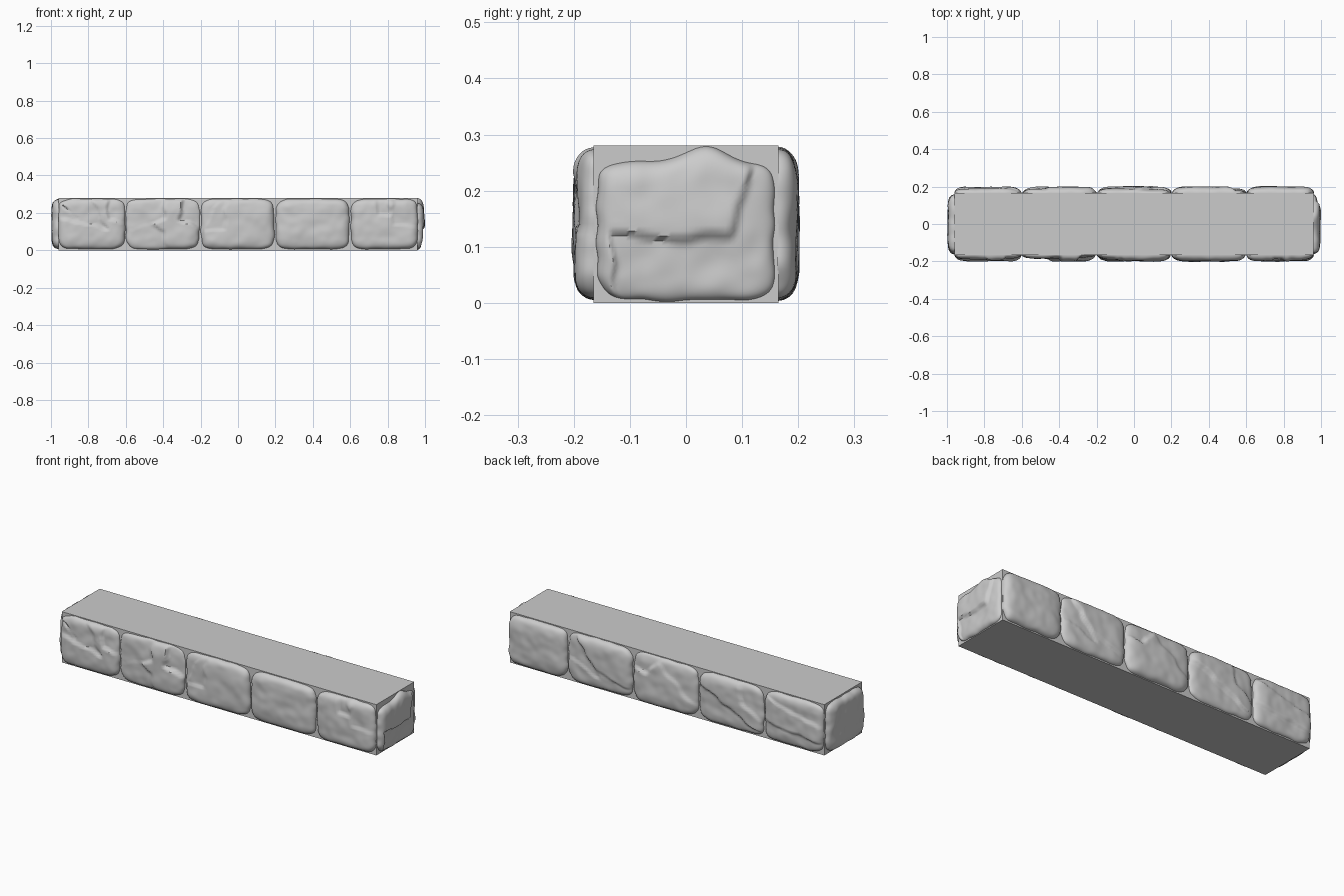
import bpy, math
from math import cos, sin, radians, pi
from mathutils import Vector, noise

cube = bpy.data.objects.get("Cube")
if cube:
    bpy.data.objects.remove(cube, do_unlink=True)

# One stone grey for everything
grey = bpy.data.materials.new("stone_grey")
grey.use_nodes = True
colour = (0.6, 0.6, 0.6, 1)
grey.diffuse_color = colour
grey.node_tree.nodes["Principled BSDF"].inputs["Base Color"].default_value = colour

HALF_X, HALF_Y, HEIGHT = 0.96, 0.165, 0.28
UP = Vector((0, 0, 1))


def smooth(x):
    x = min(max(x, 0), 1)
    return x * x * (3 - 2 * x)


def chip_drop(chips, s, t, seed):
    """Deepest ledge at (s, t). A chip is a depth and half planes (s, t, angle)."""
    drop = 0
    wob = 0.1 * noise.noise(Vector((s * 2.5, t * 2.5, seed + 40)))
    for depth, *planes in chips:
        d = min((s - ps) * cos(radians(a)) + (t - pt) * sin(radians(a))
                for ps, pt, a in planes)
        drop = max(drop, depth * smooth((d + wob) / 0.09))
    return drop


def stone(name, origin, u, half_u, half_v, depth, seed, chips=(), bump=0, nu=56, nv=44):
    """A rounded, rough-hewn stone face standing out of a wall."""
    out = u.cross(UP)
    verts, faces = [], []
    for j in range(nv + 1):
        for i in range(nu + 1):
            s = sin(pi / 2 * (2 * i / nu - 1))
            t = sin(pi / 2 * (2 * j / nv - 1))
            r = max(abs(s), abs(t))
            n = (abs(s) ** 6 + abs(t) ** 6) ** (1 / 6)
            k = r / n if n > 0 else 1
            s, t = s * k, t * k
            # uneven outline, domed front, soft lumps and ledges
            edge = 1 + 0.035 * r ** 4 * (noise.noise(Vector((s * 3, t * 3, seed))) - 0.3)
            pu = half_u * s * edge
            pv = half_v * t * edge + bump * max(t, 0) * math.exp(-((s - 0.22) / 0.3) ** 2)
            lump = 0.005 * noise.noise(Vector((s * 1.6, t * 1.6, seed + 9)))
            lump += 0.003 * noise.noise(Vector((s * 4, t * 3, seed + 20)))
            rim = max(1 - r ** 7, 0) ** 0.5
            h = (depth + lump - chip_drop(chips, s, t, seed)) * rim - 0.002
            verts.append(origin + u * pu + UP * pv + out * h)
    row = nu + 1
    for j in range(nv):
        for i in range(nu):
            a = j * row + i
            faces.append((a, a + 1, a + row + 1, a + row))
    mesh = bpy.data.meshes.new(name)
    mesh.from_pydata(verts, [], faces)
    mesh.materials.append(grey)
    obj = bpy.data.objects.new(name, mesh)
    bpy.context.collection.objects.link(obj)
    bpy.ops.object.select_all(action='DESELECT')
    obj.select_set(True)
    bpy.context.view_layer.objects.active = obj
    bpy.ops.object.shade_smooth_by_angle(angle=radians(45))


# Plain rectangular core
bpy.ops.mesh.primitive_cube_add(size=1, location=(0, 0, HEIGHT / 2))
core = bpy.context.object
core.name = "wall_core"
core.scale = (HALF_X * 2, HALF_Y * 2, HEIGHT)
bpy.ops.object.transform_apply(location=False, rotation=False, scale=True)
core.data.materials.append(grey)

# Ledges of each stone, left to right as seen from outside
front_chips = [
    [(0.02, (-0.75, 0.5, 40), (-0.55, 0.45, 220), (-0.5, 0.1, 120)),
     (0.014, (0.42, 0.2, 0), (0.4, 0.1, 80)),
     (0.01, (0, -0.1, 75), (0.4, 0, 200))],
    [(0.014, (-0.1, 0.05, 115), (0.1, 0.3, 180)),
     (0.02, (0.5, 0.1, 60), (0.45, 0, 0)),
     (0.012, (0, -0.2, 235), (0.1, 0, 180))],
    [(0.008, (-0.3, 0.2, 180), (-0.3, -0.3, 90)),
     (0.012, (-0.75, 0.1, 160))],
    [],
    [(0.01, (-0.2, 0.3, 90), (-0.25, 0, 0), (0.2, 0, 180)),
     (0.006, (0.2, 0, 0), (0.2, -0.1, 90))],
]
back_chips = [
    [],
    [(0.014, (-0.2, 0.1, 205), (-0.3, -0.4, 60)),
     (0.008, (0.3, -0.3, 250))],
    [(0.014, (-0.45, 0.3, 150), (-0.4, 0.2, 80)),
     (0.006, (0.3, 0.2, 40))],
    [(0.013, (0, -0.1, 235)),
     (0.009, (0.4, 0.1, 50), (0.3, 0, 0))],
    [(0.01, (-0.2, -0.3, 260)),
     (0.008, (0.2, 0.3, 70))],
]

# Five stones along each long side
centres = [-0.782, -0.402, -0.002, 0.398, 0.782]
widths = [0.18, 0.198, 0.198, 0.198, 0.18]
for side, direction, chips in (("front", 1, front_chips), ("back", -1, back_chips)):
    for i, (c, w) in enumerate(zip(centres, widths)):
        stone(f"{side}_stone_{i + 1}", Vector((c * direction, -HALF_Y * direction, 0.141)),
              Vector((direction, 0, 0)), w, 0.136, 0.036, i * 7.3 + 50 * (direction < 0),
              chips[i])

# One stone on each end
stone("left_end_stone", Vector((HALF_X, 0, 0.128)), Vector((0, 1, 0)), 0.161, 0.125,
      0.037, 3.7, [(0.013, (0, -0.03, 270), (-0.85, 0, 0)), (0.013, (0.48, 0, -12))], bump=0.026)
stone("right_end_stone", Vector((-HALF_X, 0, 0.14)), Vector((0, -1, 0)), 0.16, 0.134,
      0.037, 81.2)
